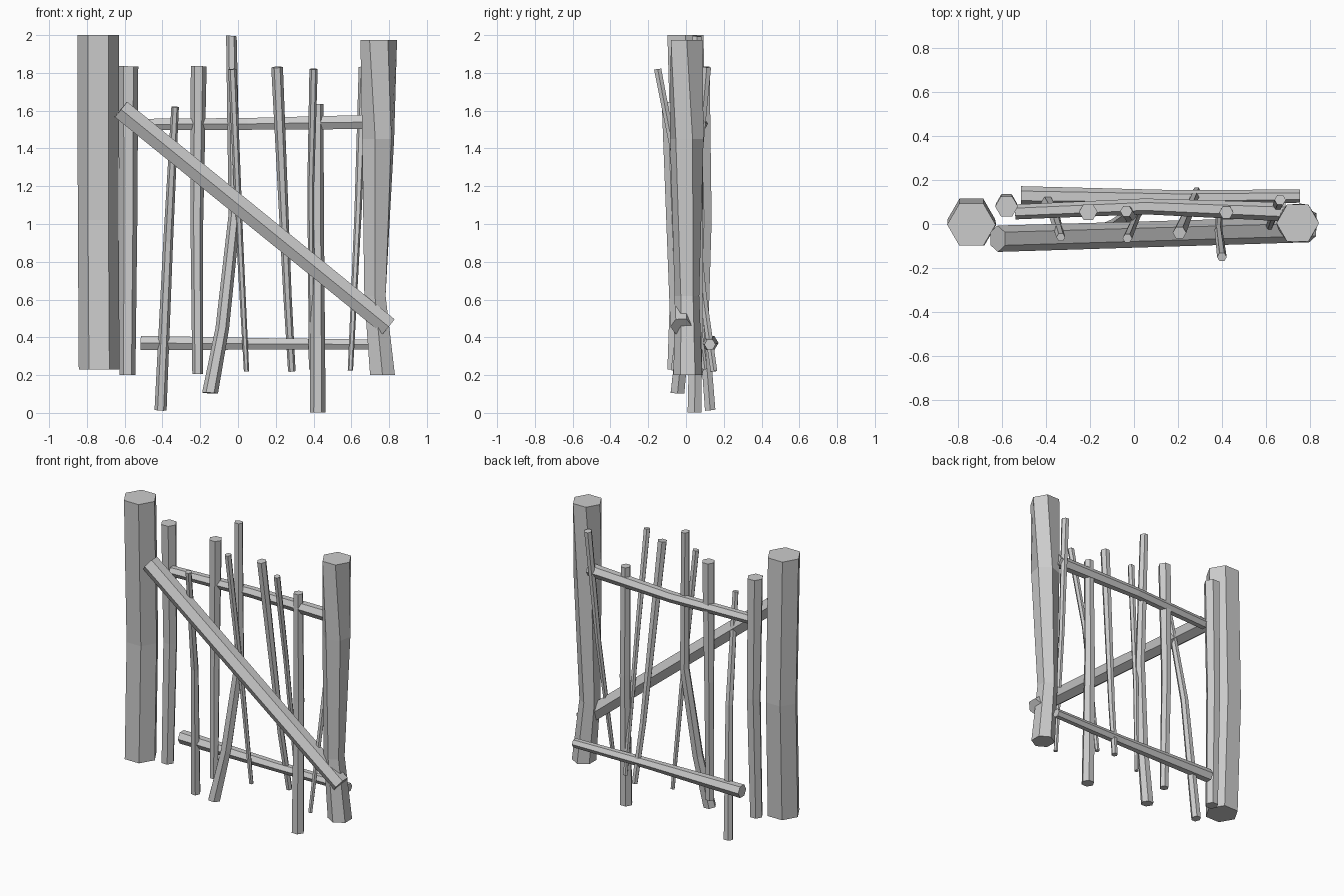
import bpy, bmesh, math
from mathutils import Vector


def pole(name, rings, ref=(1, 0, 0), sides=6, flat_ends=False):
    """Rough-hewn low-poly pole. rings: (x, y, z, radius[, twist degrees])."""
    bm = bmesh.new()
    axis = (Vector(rings[-1][:3]) - Vector(rings[0][:3])).normalized()
    if flat_ends:
        axis = Vector((0, 0, 1))
    ref = Vector(ref)
    u = (ref - axis * ref.dot(axis)).normalized()
    v = axis.cross(u)
    loops = []
    for ring in rings:
        c, r = Vector(ring[:3]), ring[3]
        twist = math.radians(ring[4]) if len(ring) > 4 else 0
        loop = []
        for i in range(sides):
            a = twist + math.tau * i / sides
            loop.append(bm.verts.new(c + r * (math.cos(a) * u + math.sin(a) * v)))
        loops.append(loop)
    for a, b in zip(loops, loops[1:]):
        for i in range(sides):
            j = (i + 1) % sides
            bm.faces.new((a[i], a[j], b[j], b[i]))
    bm.faces.new(loops[0][::-1])
    bm.faces.new(loops[-1])
    bmesh.ops.recalc_face_normals(bm, faces=bm.faces)
    me = bpy.data.meshes.new(name)
    bm.to_mesh(me)
    bm.free()
    ob = bpy.data.objects.new(name, me)
    bpy.context.collection.objects.link(ob)
    return ob


# Thick end posts
pole("left_post", [(-.735, -.005, .23, .108), (-.74, .022, 1.02, .108),
                   (-.74, -.003, 2.0, .11)], flat_ends=True)
pole("right_post", [(.765, .01, .2, .076, 30), (.725, .005, .62, .065, 30),
                    (.742, .004, 1.45, .09, 20), (.745, .004, 1.975, .097, 0)],
     flat_ends=True)

# Upright sticks, left to right, each given bottom to top
pole("stick_1", [(-.585, .075, .2, .042), (-.58, .095, 1.02, .047),
                 (-.58, .08, 1.835, .052)])
pole("stick_2", [(-.41, .128, .015, .032), (-.37, .06, .9, .026),
                 (-.333, -.06, 1.62, .02)])
pole("stick_3", [(-.213, .045, .205, .029), (-.218, .06, 1.02, .034),
                 (-.208, .055, 1.835, .042)])
pole("stick_4", [(-.148, -.045, .105, .042), (-.083, -.01, .45, .036),
                 (-.018, .04, 1.05, .032), (-.035, .058, 1.995, .028)])
pole("stick_5", [(.045, .08, .22, .014), (.01, .03, .9, .018),
                 (-.03, -.065, 1.82, .022)])
pole("stick_6", [(.285, .148, .22, .02), (.262, .09, .62, .022),
                 (.207, -.04, 1.83, .031)])
pole("stick_7", [(.39, .1, .23, .015), (.385, -.03, 1.2, .018),
                 (.4, -.15, 1.82, .022)])
pole("stick_8", [(.422, .045, .003, .042), (.42, .06, .9, .036),
                 (.42, .053, 1.635, .032)])
pole("stick_9", [(.595, -.068, .225, .014), (.635, .04, 1.05, .019),
                 (.665, .11, 1.83, .026)])

# Two cross rails at the back
pole("upper_rail", [(-.54, .055, 1.527, .034), (.05, .08, 1.53, .036),
                    (.69, .055, 1.54, .043)], ref=(0, 1, 0))
pole("lower_rail", [(-.515, .128, .37, .044), (.2, .12, .365, .034),
                    (.755, .127, .362, .03)], ref=(0, 1, 0))

# Diagonal brace at the front
pole("diagonal_brace", [(-.62, -.067, 1.607, .06), (.797, -.025, .457, .058)],
     ref=(0, 1, 0))
